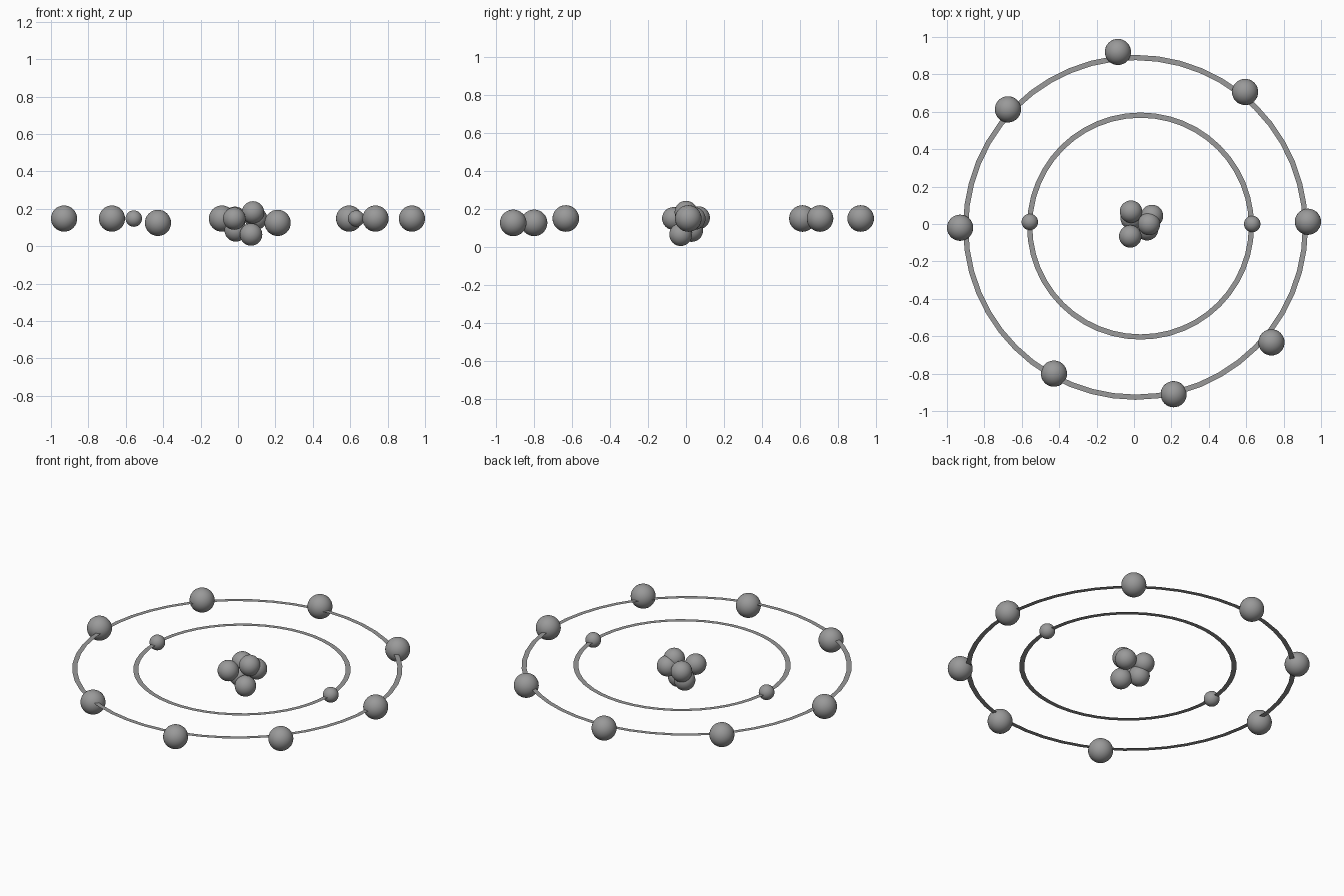
import bpy, bmesh, math

if "Cube" in bpy.data.objects:
    bpy.data.objects.remove(bpy.data.objects["Cube"])

grey = bpy.data.materials.new("mid grey")
grey.diffuse_color = (0.32, 0.32, 0.32, 1)
grey.use_nodes = True
grey.node_tree.nodes["Principled BSDF"].inputs["Base Color"].default_value = grey.diffuse_color


def finish(bm, name, loc, smooth):
    mesh = bpy.data.meshes.new(name)
    for f in bm.faces:
        f.smooth = smooth
    bm.to_mesh(mesh)
    bm.free()
    mesh.materials.append(grey)
    ob = bpy.data.objects.new(name, mesh)
    ob.location = loc
    bpy.context.collection.objects.link(ob)


def ball(name, loc, radius):
    bm = bmesh.new()
    bmesh.ops.create_uvsphere(bm, u_segments=32, v_segments=16, radius=radius)
    finish(bm, name, loc, True)


def flat_ring(name, loc, outer, width, sides=48):
    bm = bmesh.new()
    loops = []
    for r in (outer - width, outer):
        loops.append([bm.verts.new((r * math.cos(2 * math.pi * i / sides),
                                    r * math.sin(2 * math.pi * i / sides), 0))
                      for i in range(sides)])
    a, b = loops
    for i in range(sides):
        j = (i + 1) % sides
        bm.faces.new((a[i], b[i], b[j], a[j]))
    finish(bm, name, loc, False)


# Paper-thin orbit rings
flat_ring("outer_orbit", (0.008, -0.018, 0.148), 0.922, 0.028)
flat_ring("inner_orbit", (0.035, -0.011, 0.148), 0.607, 0.028)

# Large balls on the outer orbit
for i, p in enumerate([(-0.086, 0.92, 0.148), (0.594, 0.706, 0.148),
                       (0.93, 0.012, 0.148), (0.735, -0.633, 0.148),
                       (0.212, -0.91, 0.125), (-0.428, -0.8, 0.125),
                       (-0.93, -0.02, 0.148), (-0.674, 0.613, 0.148)]):
    ball(f"outer_electron_{i + 1}", p, 0.07)

# Small balls on the inner orbit
for i, p in enumerate([(-0.557, 0.011, 0.148), (0.632, 0.0, 0.148)]):
    ball(f"inner_electron_{i + 1}", p, 0.044)

# Clustered nucleus
for i, p in enumerate([(0.08, 0.0, 0.181), (0.07, -0.028, 0.063),
                       (-0.012, 0.03, 0.085), (-0.016, 0.066, 0.152),
                       (-0.02, -0.066, 0.148), (0.096, 0.043, 0.148)]):
    ball(f"nucleon_{i + 1}", p, 0.06)
